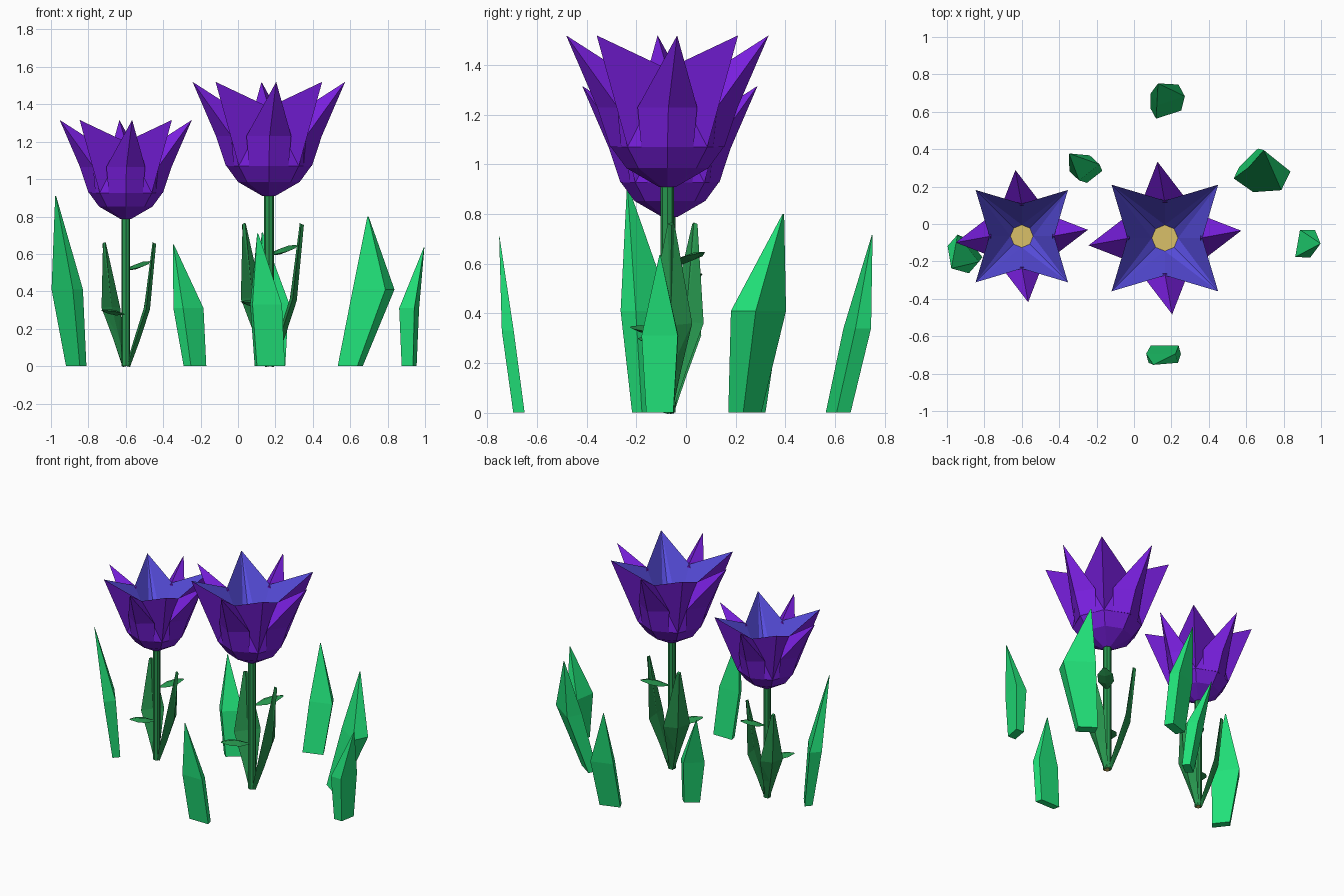
import bpy
from math import sin, cos, pi, radians
from mathutils import Vector, Matrix

if "Cube" in bpy.data.objects:
    bpy.data.objects.remove(bpy.data.objects["Cube"])


def material(name, srgb):
    col = [(c / 255) ** 2.2 for c in srgb] + [1]
    m = bpy.data.materials.new(name)
    m.use_nodes = True
    m.diffuse_color = col
    m.node_tree.nodes["Principled BSDF"].inputs["Base Color"].default_value = col
    return m


PURPLE = material("petal purple", (120, 36, 222))
BLUE = material("inner petal blue", (90, 80, 226))
YELLOW = material("pollen yellow", (217, 190, 104))
STEM = material("stem green", (44, 150, 80))
LEAF = material("leaf green", (38, 224, 120))


def mesh(name, verts, faces, mats, indices=None, place=Matrix()):
    me = bpy.data.meshes.new(name)
    me.from_pydata([place @ Vector(v) for v in verts], [], faces)
    for m in mats:
        me.materials.append(m)
    for poly, i in zip(me.polygons, indices or []):
        poly.material_index = i
    ob = bpy.data.objects.new(name, me)
    bpy.context.collection.objects.link(ob)
    return ob


def loft(name, rings, mats, bands=None, place=Matrix()):
    """Bridge equal rings from bottom to top and cap both ends."""
    n = len(rings[0])
    verts = [v for ring in rings for v in ring]
    faces, idx = [tuple(reversed(range(n)))], [bands[0] if bands else 0]
    for k in range(len(rings) - 1):
        for i in range(n):
            a, b = k * n + i, k * n + (i + 1) % n
            faces += [(a, b, b + n), (a, b + n, a + n)] if i % 2 else \
                     [(a, b, a + n), (b, b + n, a + n)]
            idx += [bands[k + 1] if bands else 0] * 2
    top = (len(rings) - 1) * n
    faces.append(tuple(range(top, top + n)))
    idx.append(bands[-1] if bands else 0)
    return mesh(name, verts, faces, mats, idx, place)


def circle(r_even, z_even, r_odd=None, z_odd=None, n=8):
    """Ring whose odd corners may have their own radius and height."""
    pts = []
    for i in range(n):
        r = r_odd if i % 2 and r_odd else r_even
        z = z_odd if i % 2 and z_odd else z_even
        pts.append((r * cos(2 * pi * i / n), r * sin(2 * pi * i / n), z))
    return pts


def stem_leaf(name, sections, angle, place):
    """Keeled blade along +x; sections are (reach, height, half width, keel)."""
    rings = [[(r, -w, z), (r + k, 0, z - k * .3), (r, w, z), (r - .006, 0, z + .006)]
             for r, z, w, k in sections]
    loft(name, rings, [STEM], place=place @ Matrix.Rotation(radians(angle), 4, "Z"))


def flower(label, x, y, scale):
    place = Matrix.Translation((x, y, 0)) @ Matrix.Scale(scale, 4)

    # Stem, with pale cut end
    loft(label + "_stem", [circle(.027, 0), circle(.027, .93)],
         [STEM, YELLOW], [1, 0, 0], place)

    # Cup, four inner petals, blue lining and yellow centre
    loft(label + "_bloom",
         [circle(.035, .91), circle(.165, .985), circle(.227, 1.07),
          circle(.2, 1.385, .403, 1.52), circle(.07, 1.1)],
         [PURPLE, BLUE, YELLOW], [0, 0, 0, 0, 1, 2], place)

    # Four outer petals: keel outside, ridge on top, slightly twisted tips
    twist = radians(5.5)
    verts = [(.185, -.105, 1.07), (.23, 0, 1.07), (.185, .105, 1.07),
             (.2, -.12, 1.23), (.283, .004, 1.23), (.2, .12, 1.23),
             (.41 * cos(twist), .41 * sin(twist), 1.52), (.19, 0, 1.38)]
    faces = [(0, 1, 4, 3), (1, 2, 5, 4), (3, 4, 6), (4, 5, 6),
             (3, 6, 7), (6, 5, 7), (2, 0, 3, 7, 5), (2, 1, 0)]
    for i in range(4):
        mesh(f"{label}_outer_petal_{i + 1}", verts, faces, [PURPLE],
             place=place @ Matrix.Rotation(i * pi / 2, 4, "Z"))

    # Two upright stem leaves and two small side leaves
    upright = [(.008, 0, .018, .018), (.06, .17, .05, .028),
               (.12, .36, .09, .03), (.172, .76, .014, .016)]
    stem_leaf(label + "_back_stem_leaf", upright, 140, place)
    stem_leaf(label + "_side_stem_leaf", upright, 5, place)
    for side, angle, z, rise in (("upper", 45, .595, .05), ("lower", 225, .32, .025)):
        rings = []
        for f, w in ((.0, .01), (.35, .052), (.7, .05), (1, .01)):
            r, h = .02 + .185 * f, z + rise * f
            rings.append([(r, -w, h), (r, 0, h - .3 * w), (r, w, h), (r, 0, h + .3 * w)])
        loft(f"{label}_{side}_side_leaf", rings, [STEM],
             place=place @ Matrix.Rotation(radians(angle), 4, "Z"))


def ground_leaf(name, base, mid, tip, angle, w, t, foot=.75):
    """Thick flat blade: narrow foot, bulge at mid, ending in a point."""
    turn = Matrix.Rotation(radians(angle), 3, "Z")
    base, mid, tip = Vector((*base, 0)), Vector(mid), Vector(tip)
    outline = [(w, -t), (w * .85, t), (-w, t), (-w * .85, -t)]
    rings = [[c + turn @ Vector((u * s, v * s, 0)) for u, v in outline]
             for c, s in ((base, foot), (base.lerp(mid, .5), (foot + 1) / 2),
                          (mid, 1), (tip, .03))]
    loft(name, rings, [LEAF])


flower("tall_flower", .165, -.075, 1)
flower("short_flower", -.6, -.065, .866)

# Loose leaves growing around the flowers
ground_leaf("left_leaf", (-.865, -.15), (-.913, -.16, .41), (-.975, -.235, .91), 128, .1, .04, .65)
ground_leaf("back_left_leaf", (-.23, .27), (-.265, .3, .31), (-.345, .375, .65), 38, .075, .035)
ground_leaf("front_leaf", (.17, -.673), (.15, -.718, .33), (.105, -.752, .71), 0, .085, .024, .95)
ground_leaf("back_right_leaf", (.6, .237), (.725, .292, .41), (.695, .392, .8), 145, .115, .055, .6)
ground_leaf("right_leaf", (.915, -.105), (.915, -.105, .31), (.995, -.105, .635), 80, .08, .04)
ground_leaf("back_leaf", (.17, .613), (.18, .69, .34), (.13, .75, .715), 18, .085, .035, .9)
